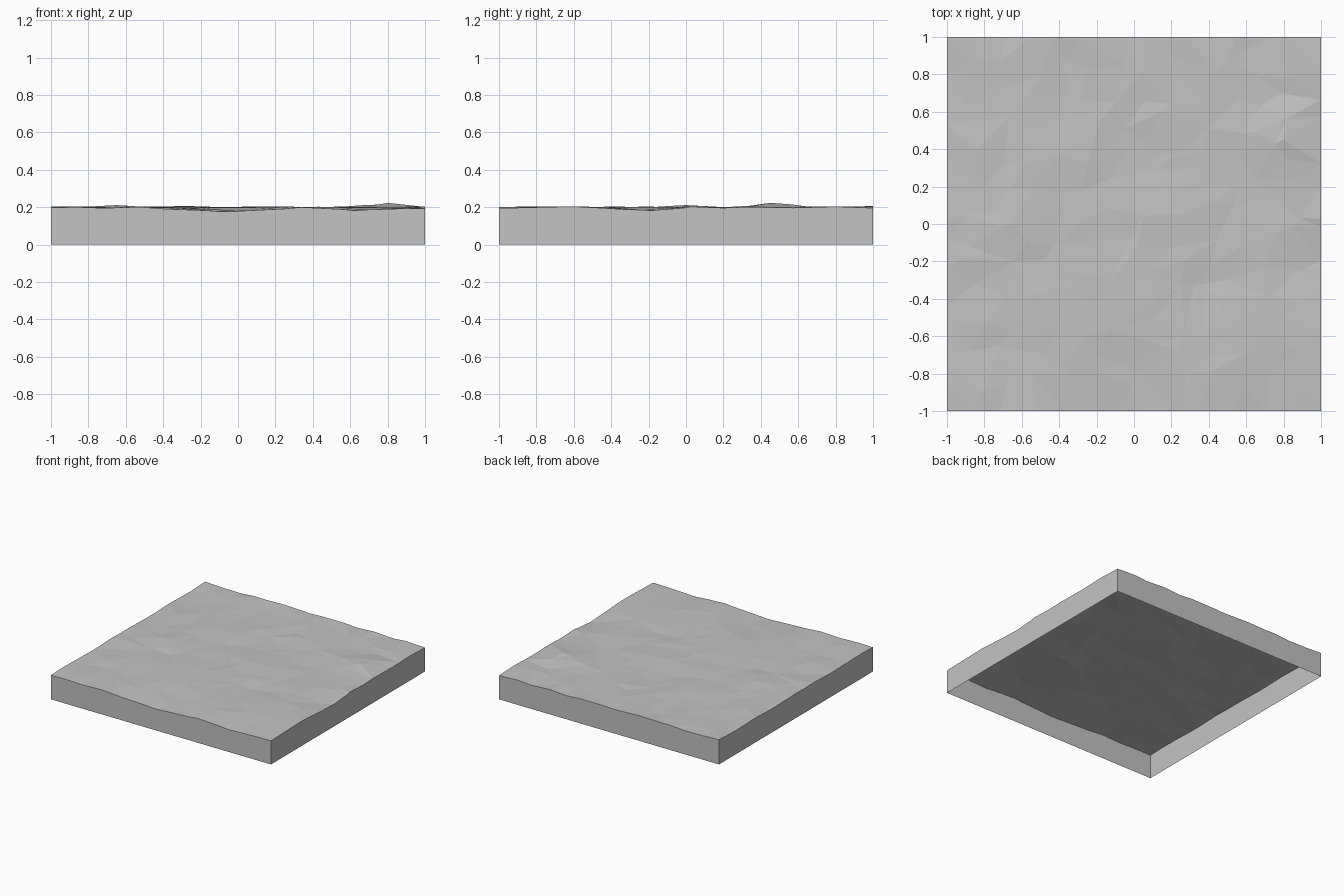
import bpy, bmesh, math, random
from mathutils import Vector
from mathutils.geometry import delaunay_2d_cdt

cube = bpy.data.objects.get("Cube")
if cube:
    bpy.data.objects.remove(cube, do_unlink=True)

random.seed(7)
CELLS = 13
LEVEL = 0.199

# Broad bumps and dips of the ground: x, y, height, radius
FEATURES = [
    (-0.1, -1, -0.025, 0.4), (0.62, -1, -0.017, 0.3),
    (1, -0.23, -0.018, 0.22), (0.8, 0.45, 0.022, 0.25),
    (0.35, -0.33, -0.01, 0.25), (-0.65, 0, 0.008, 0.25),
    (0.1, 0.36, -0.01, 0.25), (-0.15, 0.9, 0.008, 0.25),
]


def ground_height(x, y):
    z = LEVEL + random.uniform(-0.005, 0.005)
    for fx, fy, height, radius in FEATURES:
        z += height * max(0, 1 - math.hypot(x - fx, y - fy) / radius)
    return z


def make_material(name, value):
    mat = bpy.data.materials.new(name)
    mat.use_nodes = True
    colour = (value, value, value, 1)
    mat.diffuse_color = colour
    mat.node_tree.nodes["Principled BSDF"].inputs["Base Color"].default_value = colour
    return mat


# Scattered ground points, kept straight along the four borders
step = 2 / CELLS
points = []
for i in range(CELLS + 1):
    for j in range(CELLS + 1):
        x, y = i * step - 1, j * step - 1
        if 0 < i < CELLS:
            x += random.uniform(-0.42, 0.42) * step
        else:
            x = -1.0 if i == 0 else 1.0
        if 0 < j < CELLS:
            y += random.uniform(-0.42, 0.42) * step
        else:
            y = -1.0 if j == 0 else 1.0
        points.append(Vector((x, y)))
points += [Vector(f[:2]) for f in FEATURES]

flat = delaunay_2d_cdt(points, [], [], 0, 1e-5)
bm = bmesh.new()
verts = [bm.verts.new((p.x, p.y, ground_height(p.x, p.y))) for p in flat[0]]
for tri in flat[2]:
    face = bm.faces.new([verts[k] for k in tri])
    face.normal_update()
    if face.normal.z < 0:
        face.normal_flip()

# Side walls dropped from the border, open underneath
border = [e for e in bm.edges if e.is_boundary]
walls = bmesh.ops.extrude_edge_only(bm, edges=border)
for item in walls["geom"]:
    if isinstance(item, bmesh.types.BMVert):
        item.co.z = 0
for face in bm.faces:
    face.normal_update()
    centre = face.calc_center_median()
    if abs(face.normal.z) < 0.1 and face.normal.xy.dot(centre.xy) < 0:
        face.normal_flip()

mesh = bpy.data.meshes.new("rocky_ground_tile")
bm.to_mesh(mesh)
bm.free()
mesh.materials.append(make_material("stone grey", 0.55))
tile = bpy.data.objects.new("rocky_ground_tile", mesh)
bpy.context.collection.objects.link(tile)
